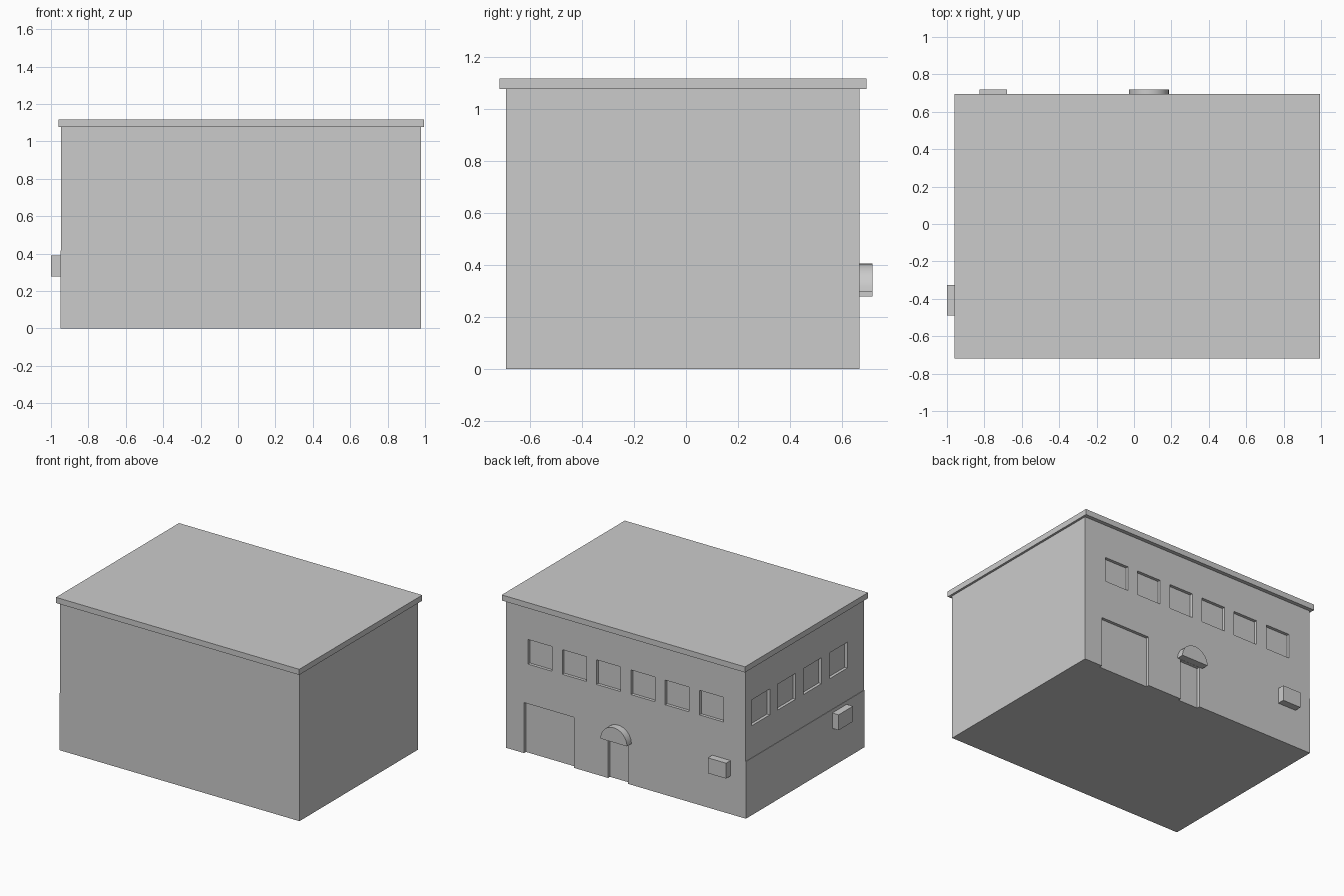
import bpy, bmesh, math

if "Cube" in bpy.data.objects:
    bpy.data.objects.remove(bpy.data.objects["Cube"])


def make_object(name, bm):
    mesh = bpy.data.meshes.new(name)
    bmesh.ops.recalc_face_normals(bm, faces=bm.faces)
    bm.to_mesh(mesh)
    bm.free()
    obj = bpy.data.objects.new(name, mesh)
    bpy.context.collection.objects.link(obj)
    return obj


def add_box(bm, x0, x1, y0, y1, z0, z1):
    verts = bmesh.ops.create_cube(bm, size=1)["verts"]
    for v in verts:
        v.co = (x1 if v.co.x > 0 else x0, y1 if v.co.y > 0 else y0, z1 if v.co.z > 0 else z0)


def box(name, *bounds):
    bm = bmesh.new()
    add_box(bm, *bounds)
    return make_object(name, bm)


LEFT, RIGHT, FRONT, BACK = -0.946, 0.979, -0.692, 0.667
RECESS = 0.022

# Main building block
walls = box("walls", LEFT, RIGHT, FRONT, BACK, 0, 1.08)

# Openings to sink into the walls
bm = bmesh.new()
for i in range(6):  # back windows
    x = 0.804 - i * 0.276
    add_box(bm, x - 0.193, x, BACK - RECESS, BACK + 0.1, 0.655, 0.834)
for i in range(4):  # left windows
    y = 0.596 - i * 0.297
    add_box(bm, LEFT - 0.1, LEFT + RECESS, y - 0.207, y, 0.648, 0.836)
add_box(bm, 0.435, 0.836, BACK - RECESS, BACK + 0.1, -0.1, 0.367)  # garage door
add_box(bm, 0.0, 0.16, BACK - RECESS, BACK + 0.1, -0.1, 0.298)     # entrance door
cutter = make_object("opening_cutter", bm)
cutter.hide_render = True

mod = walls.modifiers.new("openings", "BOOLEAN")
mod.operation = "DIFFERENCE"
mod.solver = "EXACT"
mod.object = cutter
bpy.context.view_layer.objects.active = walls
bpy.ops.object.modifier_apply(modifier=mod.name)
bpy.data.objects.remove(cutter)

# Overhanging flat roof
box("roof", -0.961, 0.995, -0.718, 0.695, 1.077, 1.118)

# Thin plinth panel on the lower left wall
box("left_plinth", LEFT - 0.003, LEFT + 0.01, FRONT, BACK, 0, 0.415)

# Wall-mounted units
box("back_wall_unit", -0.825, -0.678, BACK - 0.01, 0.718, 0.278, 0.39)
box("left_wall_unit", -1.0, LEFT + 0.01, -0.49, -0.325, 0.278, 0.39)

# Half-round awning over the entrance
bm = bmesh.new()
cx, radius, steps = 0.079, 0.107, 16
arc = [bm.verts.new((cx + radius * math.cos(math.pi * i / steps), BACK - 0.002,
                     0.299 + radius * math.sin(math.pi * i / steps))) for i in range(steps + 1)]
face = bm.faces.new(arc)
out = bmesh.ops.extrude_face_region(bm, geom=[face])["geom"]
bmesh.ops.translate(bm, vec=(0, 0.718 - BACK + 0.002, 0),
                    verts=[g for g in out if isinstance(g, bmesh.types.BMVert)])
awning = make_object("awning", bm)
bpy.ops.object.select_all(action="DESELECT")
awning.select_set(True)
bpy.context.view_layer.objects.active = awning
bpy.ops.object.shade_smooth_by_angle(angle=math.radians(30))
